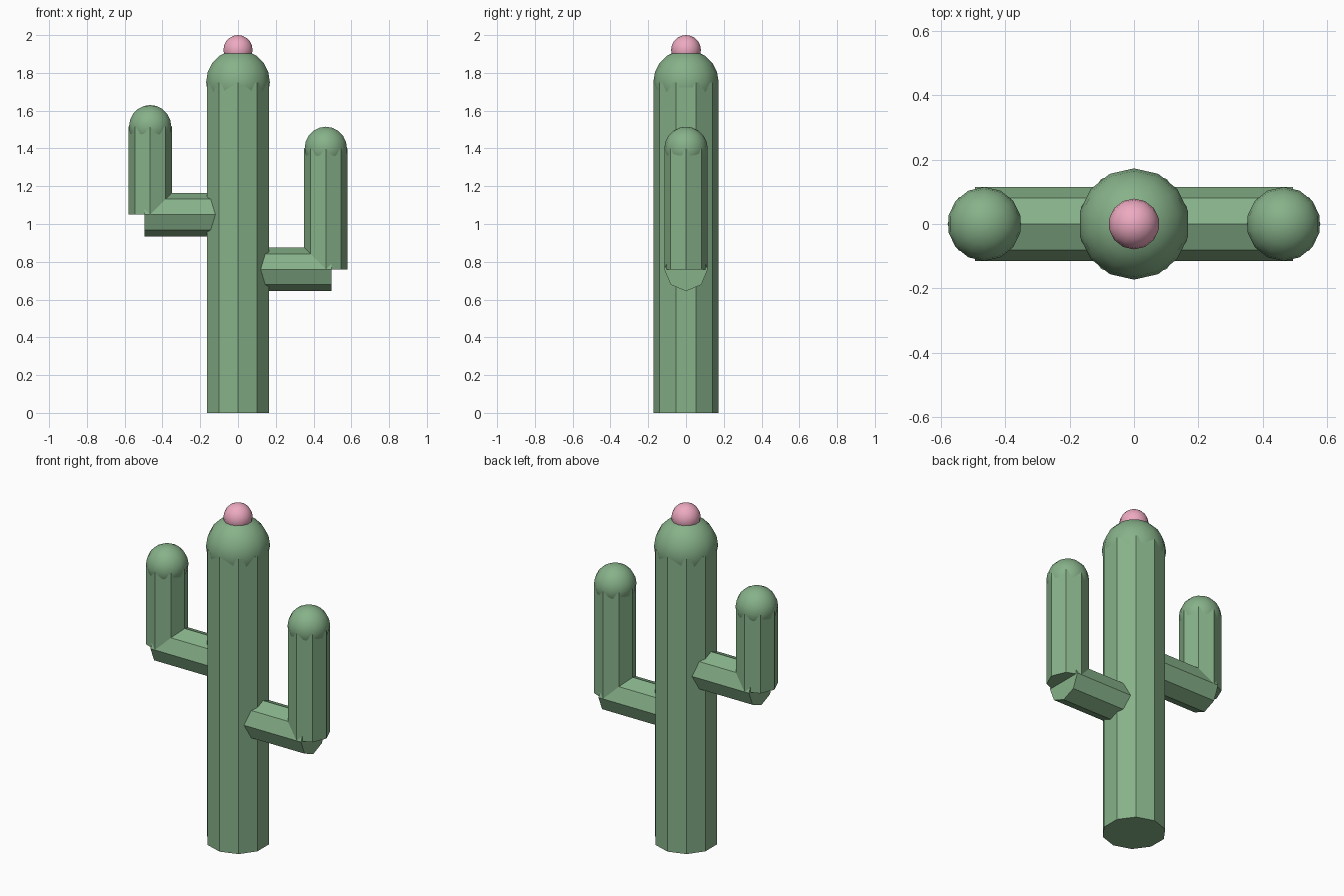
import bpy
from math import pi

if "Cube" in bpy.data.objects:
    bpy.data.objects.remove(bpy.data.objects["Cube"])

def material(name, color):
    m = bpy.data.materials.new(name)
    m.diffuse_color = color
    m.use_nodes = True
    m.node_tree.nodes["Principled BSDF"].inputs["Base Color"].default_value = m.diffuse_color
    return m

green = material("cactus_green", (0.24, 0.44, 0.25, 1))
pink = material("flower_pink", (0.85, 0.40, 0.53, 1))

def column(name, sides, r, length, center, rot=(0, 0, 0)):
    bpy.ops.mesh.primitive_cylinder_add(vertices=sides, radius=r, depth=length,
                                        location=center, rotation=rot)
    ob = bpy.context.object
    ob.name = name
    ob.data.materials.append(green)

def ball(name, r, center, mat):
    bpy.ops.mesh.primitive_uv_sphere_add(segments=14, ring_count=10, radius=r, location=center)
    ob = bpy.context.object
    ob.name = name
    ob.data.materials.append(mat)
    bpy.ops.object.shade_smooth()

# Trunk with rounded top and flower
column("trunk", 10, 0.173, 1.75, (0, 0, 0.875))
ball("trunk_top", 0.173, (0, 0, 1.75), green)
ball("flower", 0.079, (0, 0, 1.921), pink)

# Arms: horizontal stub, upright column, rounded tip
R, X, INNER, OUTER = 0.115, 0.465, 0.08, 0.494
for side, s, z0, z1 in (("left", -1, 1.05, 1.515), ("right", 1, 0.76, 1.4)):
    column(side + "_arm_branch", 8, R, OUTER - INNER,
           (s * (OUTER + INNER) / 2, 0, z0), (0, pi / 2, 0))
    column(side + "_arm_upright", 8, R, z1 - z0, (s * X, 0, (z0 + z1) / 2))
    ball(side + "_arm_tip", R, (s * X, 0, z1), green)
